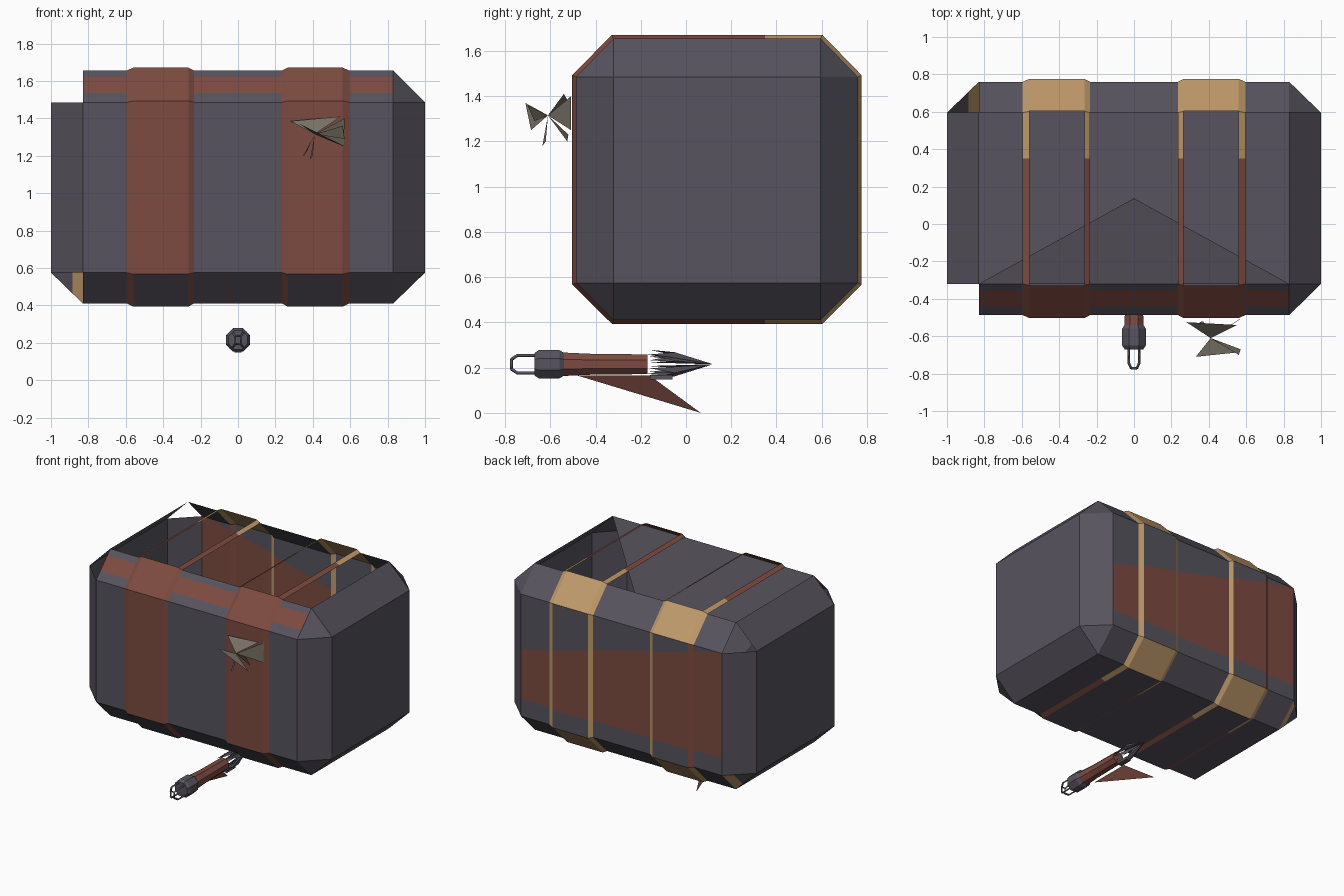
import bpy, bmesh, math
from mathutils import Vector

if "Cube" in bpy.data.objects:
    bpy.data.objects.remove(bpy.data.objects["Cube"])


def material(name, col):
    m = bpy.data.materials.new(name)
    m.diffuse_color = (*col, 1)
    m.use_nodes = True
    m.node_tree.nodes["Principled BSDF"].inputs["Base Color"].default_value = m.diffuse_color
    return m


GREY, RED, TAN, OLIVE = 0, 1, 2, 3
MATS = [material("slate_grey", (0.095, 0.087, 0.112)),
        material("rust_red", (0.205, 0.070, 0.052)),
        material("tan_leather", (0.52, 0.32, 0.145)),
        material("olive_grey", (0.19, 0.17, 0.135))]


def add_object(name, bm):
    me = bpy.data.meshes.new(name)
    bm.to_mesh(me)
    bm.free()
    for m in MATS:
        me.materials.append(m)
    ob = bpy.data.objects.new(name, me)
    bpy.context.collection.objects.link(ob)
    return ob


def sheet(name, tris, mat):
    bm = bmesh.new()
    for t in tris:
        f = bm.faces.new([bm.verts.new(p) for p in t])
        f.material_index = mat
    return add_object(name, bm)


# ---- Chest: chamfered box lofted along x, with two raised strap bands ----
Y0, YI0, YI1, Y1 = -0.487, -0.32, 0.595, 0.76
Z0, ZI0, ZI1, Z1 = 0.41, 0.575, 1.485, 1.655


def octagon(d):
    e = d * 0.5
    return [(Y0 - d, ZI0 - e), (Y0 - d, ZI1 + e), (YI0 - e, Z1 + d), (YI1 + e, Z1 + d),
            (Y1 + d, ZI1 + e), (Y1 + d, ZI0 - e), (YI1 + e, Z0 - d), (YI0 - e, Z0 - d)]


# station x, offset, kind of the following span (0 body, 1 slope, 2 strap)
half = [(0.235, 0, 1), (0.265, 0.016, 2), (0.56, 0.016, 1), (0.595, 0, 0)]
stations = [(-0.83, 0, 0), (-0.595, 0, 1), (-0.56, 0.016, 2), (-0.265, 0.016, 1),
            (-0.235, 0, 0)] + half + [(0.83, 0, 0)]

bm = bmesh.new()
side_l = bm.faces.layers.int.new("side")
kind_l = bm.faces.layers.int.new("kind")


def face(verts, side, kind):
    f = bm.faces.new(verts)
    f[side_l], f[kind_l] = side, kind


rings = [[bm.verts.new((x, y, z)) for y, z in octagon(d)] for x, d, k in stations]
for i in range(len(rings) - 1):
    kind = stations[i][2]
    a, b = rings[i], rings[i + 1]
    for s in range(8):
        if s == 2 and kind != 1:
            continue                      # the top is open, only strap edges bridge it
        t = (s + 1) % 8
        face([a[s], a[t], b[t], b[s]], s, kind)

# chamfered ends; three corners are missing on the left
for sx, ring in ((-1, rings[0]), (1, rings[-1])):
    r = [bm.verts.new((sx, y, z)) for y, z in
         ((YI0, ZI0), (YI0, ZI1), (YI1, ZI1), (YI1, ZI0))]
    face(r, 8, 3)
    for j in range(4):
        n = (j + 1) % 4
        face([ring[2 * j], ring[2 * j + 1], r[n], r[j]], 8, 3)
        if sx > 0 or j == 2:
            face([ring[2 * j + 1], ring[(2 * j + 2) % 8], r[n]], 9, 3)
bmesh.ops.recalc_face_normals(bm, faces=bm.faces[:])


# cut the painted borders
def cut(test, co, no):
    fs = [f for f in bm.faces if test(f)]
    geom = set(fs)
    for f in fs:
        geom.update(f.edges)
        geom.update(f.verts)
    bmesh.ops.bisect_plane(bm, geom=list(geom), plane_co=co, plane_no=no, dist=1e-5)


def red_top(x):
    return 1.285 - 0.255 * x


cut(lambda f: f[side_l] == 1, (0, 0, 1.535), (0, 0, 1))
cut(lambda f: f[side_l] == 1, (0, 0, 1.62), (0, 0, 1))
cut(lambda f: f[side_l] == 4, (0, 0, 0.70), (0, 0, 1))
cut(lambda f: f[side_l] == 4, (0, 0, red_top(0)), (0.255, 0, 1))
cut(lambda f: f[side_l] in (2, 6) and f[kind_l] == 1, (0, 0.35, 0), (0, 1, 0))
cut(lambda f: f[side_l] == 9, (-0.885, 0, 0), (1, 0, 0))

for f in bm.faces:
    s, k, c = f[side_l], f[kind_l], f.calc_center_median()
    mat = GREY
    if s == 9 and -0.885 < c.x < 0:
        mat = TAN
    elif s == 0 and k in (1, 2):
        mat = RED
    elif s == 1 and (k in (1, 2) or 1.535 < c.z < 1.62):
        mat = RED
    elif s in (3, 5) and k in (1, 2):
        mat = TAN
    elif s == 4:
        if k == 1 and c.x > -0.5:
            mat = TAN
        elif k == 1 or 0.70 < c.z < red_top(c.x):
            mat = RED
    elif s in (2, 6) and k == 1:
        mat = TAN if c.y > 0.35 else RED
    elif s == 7 and k == 1:
        mat = RED
    f.material_index = mat
add_object("chest_body", bm)

# inner flap hanging from the front rim down to the floor
sheet("inner_flap", [((-0.83, YI0, Z1), (0.83, YI0, Z1), (0, 0.137, 0.43))], GREY)

# ---- Crumpled bow on the front strap ----
C = (0.41, -0.61, 1.315)
sheet("front_bow", [
    (C, (0.28, -0.525, 1.385), (0.55, -0.54, 1.41)),
    (C, (0.57, -0.508, 1.40), (0.565, -0.508, 1.25)),
    (C, (0.33, -0.71, 1.37), (0.57, -0.685, 1.25)),
    (C, (0.56, -0.70, 1.36), (0.57, -0.67, 1.29)),
    (C, (0.385, -0.635, 1.18), (0.40, -0.62, 1.20)),
    (C, (0.35, -0.525, 1.20), (0.37, -0.52, 1.23))], OLIVE)

# ---- Caged dart below the chest ----
CZ = 0.215


def lathe(name, profile, mat, n=8):
    b = bmesh.new()
    rs = []
    for y, r in profile:
        rs.append([b.verts.new((r * math.cos((i + .5) * math.tau / n), y,
                                CZ + r * math.sin((i + .5) * math.tau / n))) for i in range(n)])
    for p, q in zip(rs, rs[1:]):
        for i in range(n):
            b.faces.new([p[i], p[(i + 1) % n], q[(i + 1) % n], q[i]])
    b.faces.new(rs[0])
    b.faces.new(rs[-1])
    bmesh.ops.recalc_face_normals(b, faces=b.faces[:])
    for f in b.faces:
        f.material_index = mat
    return add_object(name, b)


lathe("dart_collar", [(-0.67, 0.054), (-0.65, 0.068), (-0.56, 0.068), (-0.54, 0.055)], GREY)
lathe("dart_shaft", [(-0.54, 0.056), (-0.42, 0.050), (-0.17, 0.047)], RED)

# cage bars and front ring
cu = bpy.data.curves.new("dart_cage", 'CURVE')
cu.dimensions = '3D'
cu.bevel_depth, cu.bevel_resolution = 0.007, 0
cu.materials.append(MATS[GREY])


def polyline(pts, cyclic=False):
    sp = cu.splines.new('POLY')
    sp.points.add(len(pts) - 1)
    for p, co in zip(sp.points, pts):
        p.co = (*co, 1)
    sp.use_cyclic_u = cyclic


def polar(a, r, y):
    return Vector((0.7 * r * math.cos(a), y, CZ + r * math.sin(a)))


angles = [math.pi / 4 + i * math.pi / 2 for i in range(4)]
for a in angles:
    polyline([polar(a, 0.055, -0.66), polar(a, 0.055, -0.745), polar(a, 0.03, -0.772)])
polyline([polar(a, 0.03, -0.772) for a in angles], True)
bpy.context.collection.objects.link(bpy.data.objects.new("dart_cage", cu))

# tail blades meeting in a point
tip = (0, 0.12, CZ)
blades = []
for i in range(6):
    a = math.pi / 2 + i * math.tau / 6
    p = [(r * math.cos(a + d), y, CZ + r * math.sin(a + d))
         for r, d, y in ((0.066, 0.25, -0.16), (0.055, -0.25, -0.05), (0.045, -0.35, -0.17))]
    blades += [(p[0], p[1], tip), (p[2], p[1], tip)]
sheet("tail_blades", blades, GREY)

# small lug and hanging red fin
b = bmesh.new()
bmesh.ops.create_cube(b, size=1)
bmesh.ops.scale(b, vec=(0.04, 0.10, 0.02), verts=b.verts[:])
bmesh.ops.translate(b, vec=(0, -0.11, 0.158), verts=b.verts[:])
add_object("shaft_lug", b)
sheet("hanging_fin", [((-0.04, -0.48, 0.165), (-0.04, -0.16, 0.165), (-0.13, 0.065, 0.0))], RED)
